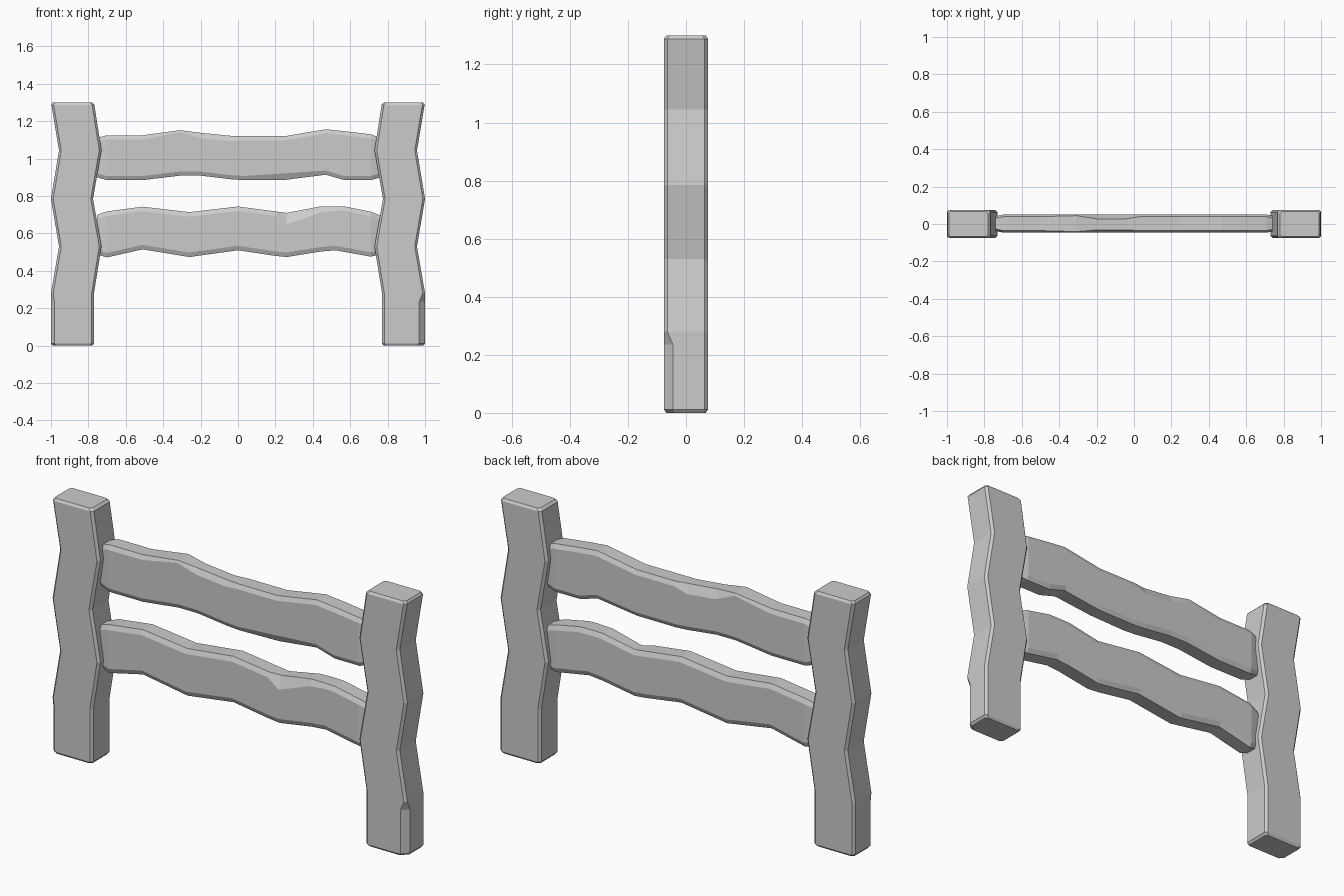
import bpy, bmesh

if "Cube" in bpy.data.objects:
    bpy.data.objects.remove(bpy.data.objects["Cube"])


def loft(name, rows, place, y0, y1, ca, cb, end):
    """Skin chamfered rectangles along an axis.
    Row: (position, low, high, chamfer factors for front-low, front-high, back-high, back-low)."""
    first, last = rows[0], rows[-1]
    bm = bmesh.new()
    rings = []
    for r in rows:
        t, lo, hi = r[:3]
        k = r[3] if len(r) > 3 else (1, 1, 1, 1)
        s = end if r is first or r is last else 0
        lo, hi, f, b = lo + s, hi - s, y0 + s * .8, y1 - s * .8
        pts = [(lo, f + cb * k[0]), (lo + ca * k[0], f),
               (hi - ca * k[1], f), (hi, f + cb * k[1]),
               (hi, b - cb * k[2]), (hi - ca * k[2], b),
               (lo + ca * k[3], b), (lo, b - cb * k[3])]
        rings.append([bm.verts.new(place(t, a, y)) for a, y in pts])
    for p, q in zip(rings, rings[1:]):
        for i in range(8):
            j = (i + 1) % 8
            bm.faces.new((p[i], p[j], q[j], q[i]))
    bm.faces.new(rings[0])
    bm.faces.new(rings[-1])
    bmesh.ops.recalc_face_normals(bm, faces=bm.faces)
    me = bpy.data.meshes.new(name)
    bm.to_mesh(me)
    bm.free()
    ob = bpy.data.objects.new(name, me)
    bpy.context.collection.objects.link(ob)
    return ob


# Zigzag posts, mirrored; a chip on the lower front outer edge
for name, side, chip in (("left_post", -1, 1.5), ("right_post", 1, 2.6)):
    worn = (1, chip, 1, 1)
    rows = [(0, .77, 1, worn), (.012, .77, 1, worn), (.235, .77, 1, worn),
            (.28, .77, 1), (.53, .73, .957), (.785, .775, 1),
            (1.045, .73, .957), (1.288, .768, .998), (1.3, .77, 1)]
    loft(name, rows, lambda t, a, y, s=side: (s * a, y, t),
         -.076, .076, .012, .012, .01)

along_x = lambda t, a, y: (t, y, a)

# Upper rail with worn underside and chipped upper edge
upper = [(-.755, .885, 1.125), (-.70, .885, 1.125), (-.51, .885, 1.125),
         (-.31, .909, 1.152, (1, .5, .5, 1)), (-.20, .909, 1.138, (1, 1.3, 2, 1)),
         (-.04, .89, 1.122, (1, 1.3, 2, 1)), (.03, .885, 1.12),
         (.25, .886, 1.12, (1.6, 1, 1, 1)), (.47, .914, 1.157),
         (.57, .885, 1.147), (.71, .885, 1.13), (.765, .885, 1.125)]
loft("upper_rail", upper, along_x, -.046, .05, .022, .011, .015)

# Lower rail with a chip on the front upper edge
lower = [(-.755, .472, .714), (-.70, .472, .718), (-.51, .515, .743),
         (-.26, .474, .714), (0, .51, .744), (.20, .48, .718),
         (.26, .474, .71, (1, 2.6, 1, 1)), (.44, .503, .744, (1, 1.3, 1, 1)),
         (.52, .51, .745), (.57, .501, .744), (.71, .476, .716), (.765, .472, .71)]
loft("lower_rail", lower, along_x, -.046, .05, .024, .011, .015)
